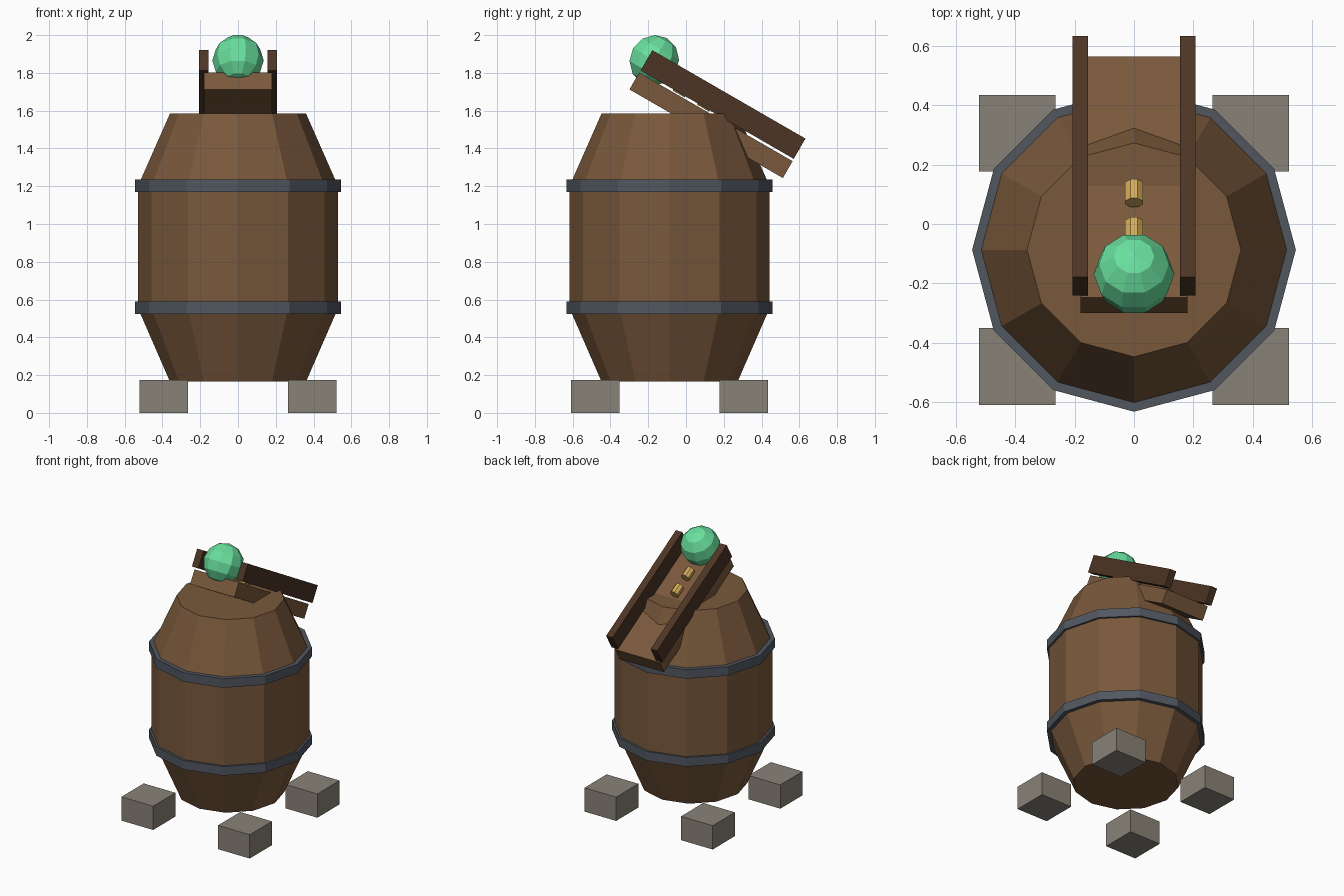
import bpy, bmesh
from math import sin, cos, pi, radians
from mathutils import Matrix, Vector

cube = bpy.data.objects.get("Cube")
if cube:
    bpy.data.objects.remove(cube, do_unlink=True)


def material(name, rgb):
    m = bpy.data.materials.new(name)
    m.use_nodes = True
    m.diffuse_color = (*rgb, 1)
    m.node_tree.nodes["Principled BSDF"].inputs["Base Color"].default_value = (*rgb, 1)
    return m


oak = material("oak brown", (0.19, 0.098, 0.044))
dark_wood = material("dark wood", (0.073, 0.035, 0.018))
iron = material("iron grey", (0.082, 0.095, 0.118))
stone = material("stone grey", (0.25, 0.225, 0.185))
brass = material("brass", (0.66, 0.42, 0.1))
green = material("orb green", (0.14, 0.74, 0.34))


def finish(name, bm, mat, matrix):
    bmesh.ops.recalc_face_normals(bm, faces=bm.faces)
    mesh = bpy.data.meshes.new(name)
    bm.to_mesh(mesh)
    bm.free()
    mesh.materials.append(mat)
    obj = bpy.data.objects.new(name, mesh)
    obj.matrix_world = matrix
    bpy.context.collection.objects.link(obj)
    return obj


def box(name, size, mat, matrix):
    bm = bmesh.new()
    bmesh.ops.create_cube(bm, size=1)
    bmesh.ops.scale(bm, vec=size, verts=bm.verts)
    return finish(name, bm, mat, matrix)


def lathe(name, profile, sides, mat, matrix, phase=0.0):
    """Turn a (radius, height) profile around z and cap open ends."""
    bm = bmesh.new()
    rings = []
    for r, z in profile:
        angles = [phase + 2 * pi * i / sides for i in range(sides)]
        rings.append([bm.verts.new((r * cos(a), r * sin(a), z)) for a in angles])
    for low, high in zip(rings, rings[1:]):
        for i in range(sides):
            j = (i + 1) % sides
            bm.faces.new((low[i], low[j], high[j], high[i]))
    for end, ring in ((0, rings[0]), (-1, rings[-1])):
        if profile[end][0] > 0.001:
            bm.faces.new(ring)
    bmesh.ops.remove_doubles(bm, verts=bm.verts, dist=0.0005)
    return finish(name, bm, mat, matrix)


# Barrel with two iron hoops
AXIS_Y = -0.087
barrel_at = Matrix.Translation((0, AXIS_Y, 0))
lathe("barrel", [(0.36, 0.165), (0.53, 0.555), (0.53, 1.2), (0.36, 1.585)],
      12, oak, barrel_at)
for name, z in (("lower_hoop", 0.557), ("upper_hoop", 1.203)):
    lathe(name, [(0.545, z - 0.033), (0.545, z + 0.033)], 12, iron, barrel_at)

# Four corner stones
for side, sx in (("left", 1), ("right", -1)):
    for end, sy in (("front", -1), ("back", 1)):
        spot = Matrix.Translation((sx * 0.393, AXIS_Y + sy * 0.393, 0.0875))
        box(f"{end}_{side}_stone", (0.258, 0.258, 0.175), stone, spot)

# Sloping trough: local y runs downhill, local z leaves the plank
tilt = Matrix.Rotation(radians(-30), 4, "X")
trough = Matrix.Translation((0, 0.1325, 1.5225)) @ tilt
box("trough_plank", (0.36, 0.938, 0.103), oak, trough)
for side, sx in (("left", 1), ("right", -1)):
    box(f"trough_{side}_rail", (0.052, 0.936, 0.124), dark_wood,
        trough @ Matrix.Translation((sx * 0.181, 0, 0.127)))

# Brass pegs lying along the trough
plank_top = trough @ Matrix.Translation((0, 0, 0.0515))
downhill = Matrix.Rotation(radians(-90), 4, "X")
uphill_dir = plank_top.inverted()
for name, y in (("upper_peg", -0.024), ("lower_peg", 0.104)):
    lift = 0.036
    along = (y - plank_top.translation.y - lift * 0.5) / cos(radians(30))
    lathe(name, [(0.032, -0.037), (0.032, 0.037)], 8, brass,
          plank_top @ Matrix.Translation((0, along, lift)) @ downhill, pi / 8)

# Faceted orb resting at the top of the trough
R, RINGS = 0.136, 6
arc = [(R * sin(pi * i / RINGS), -R * cos(pi * i / RINGS)) for i in range(RINGS + 1)]
lathe("orb", arc, 10, green, Matrix.Translation((0, -0.168, 1.866)) @ tilt)
